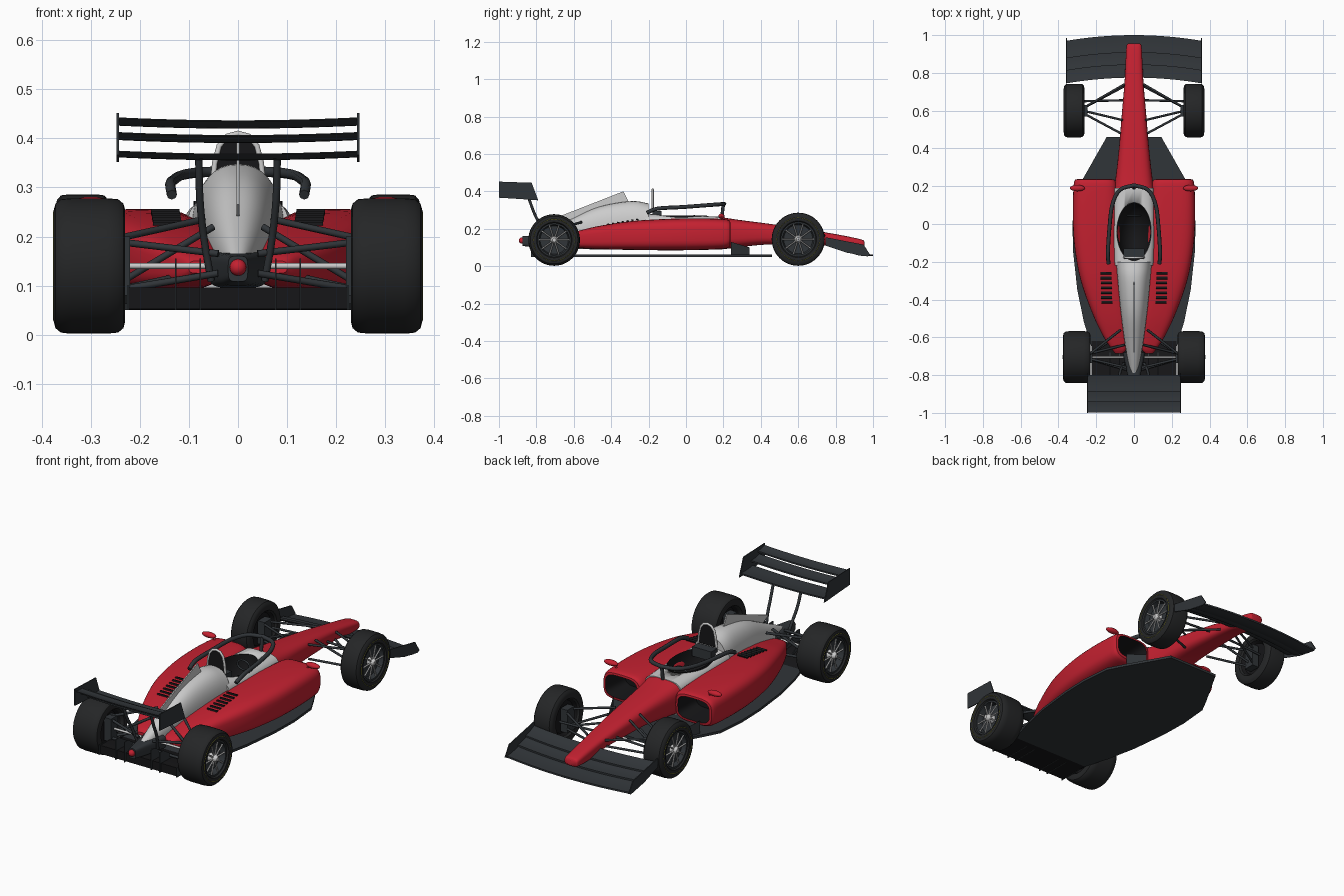
import bpy, bmesh, math
from mathutils import Vector, Matrix

if "Cube" in bpy.data.objects:
    bpy.data.objects.remove(bpy.data.objects["Cube"])

def material(name, c):
    m = bpy.data.materials.new(name)
    m.diffuse_color = (*c, 1)
    m.use_nodes = True
    m.node_tree.nodes["Principled BSDF"].inputs["Base Color"].default_value = m.diffuse_color
    return m

RED = material("red_paint", (0.55, 0.015, 0.03))
CARBON = material("carbon", (0.03, 0.035, 0.04))
RUBBER = material("rubber", (0.018, 0.019, 0.02))
BLACK = material("black", (0.008, 0.008, 0.009))
YELLOW = material("yellow", (0.5, 0.5, 0.05))

def finish(name, bm, mat=None, mirror=False, angle=35):
    bmesh.ops.recalc_face_normals(bm, faces=bm.faces)
    me = bpy.data.meshes.new(name)
    bm.to_mesh(me)
    bm.free()
    me.shade_smooth()
    me.set_sharp_from_angle(angle=math.radians(angle))
    if mat:
        me.materials.append(mat)
    ob = bpy.data.objects.new(name, me)
    bpy.context.collection.objects.link(ob)
    if mirror:
        ob.modifiers.new("mirror", 'MIRROR').use_mirror_merge = False
    return ob

def skin(name, rings, mat=None, mirror=False, caps=(True, True), closed=True):
    bm = bmesh.new()
    vs = [[bm.verts.new(p) for p in r] for r in rings]
    n = len(rings[0])
    for a, b in zip(vs, vs[1:]):
        for i in range(n if closed else n - 1):
            j = (i + 1) % n
            bm.faces.new((a[i], a[j], b[j], b[i]))
    if caps[0]: bm.faces.new(vs[0])
    if caps[1]: bm.faces.new(vs[-1])
    return finish(name, bm, mat, mirror)

def ring(y, x0, x1, z0, z1, e=2.8, n=36):
    out = []
    for i in range(n):
        a = 2 * math.pi * i / n
        c, s = math.cos(a), math.sin(a)
        out.append(((x0 + x1) / 2 + (x1 - x0) / 2 * math.copysign(abs(c) ** (2 / e), c), y,
                    (z0 + z1) / 2 + (z1 - z0) / 2 * math.copysign(abs(s) ** (2 / e), s)))
    return out

def spline(secs, k=4):
    """Catmull-Rom through section tuples"""
    P = [Vector(s) for s in secs]
    P = [2 * P[0] - P[1]] + P + [2 * P[-1] - P[-2]]
    out = []
    for a, b, c, d in zip(P, P[1:], P[2:], P[3:]):
        for t in (i / k for i in range(k)):
            out.append(0.5 * (2 * b + (c - a) * t + (2 * a - 5 * b + 4 * c - d) * t * t
                              + (3 * b - a - 3 * c + d) * t ** 3))
    return out + [P[-2]]

def plate(name, outline, axis, lo, hi, mat=None, mirror=False):
    """Flat outline extruded along x (points y,z) or z (points x,y)"""
    f = (lambda p, h: (h, *p)) if axis == 'x' else (lambda p, h: (*p, h))
    return skin(name, [[f(p, lo) for p in outline], [f(p, hi) for p in outline]], mat, mirror)

def box(name, loc, size, mat=None, tilt=0, mirror=False):
    bm = bmesh.new()
    bmesh.ops.create_cube(bm, size=1, matrix=Matrix.Translation(loc)
                          @ Matrix.Rotation(tilt, 4, 'X') @ Matrix.Diagonal((*size, 1)))
    return finish(name, bm, mat, mirror)

def rods(name, paths, r, mat=CARBON, both=True):
    cu = bpy.data.curves.new(name, 'CURVE')
    cu.dimensions, cu.bevel_depth, cu.bevel_resolution = '3D', r, 2
    cu.use_fill_caps = True
    for path in paths:
        for s in ((1, -1) if both else (1,)):
            sp = cu.splines.new('POLY')
            sp.points.add(len(path) - 1)
            for q, p in zip(sp.points, path):
                q.co = (p[0] * s, p[1], p[2], 1)
    if mat:
        cu.materials.append(mat)
    ob = bpy.data.objects.new(name, cu)
    bpy.context.collection.objects.link(ob)

def lathe(name, prof, c, mat=None, n=48):
    """Revolve (offset, radius) points about the x axis"""
    rings = [[(c[0] + u, c[1] + r * math.cos(2 * math.pi * i / n), c[2] + r * math.sin(2 * math.pi * i / n))
              for i in range(n)] for u, r in prof]
    return skin(name, rings, mat, True, (False, False))

# wheels: tyre, rim dish, spokes, hub, stripe
for tag, x, y, r, w in (("front", 0.317, 0.6, 0.142, 0.055), ("rear", 0.303, -0.705, 0.138, 0.073)):
    c, R = (x, y, r + 0.002), 0.64 * r
    side = [(w * 0.8, R), (w * 0.97, R * 1.08), (w, r * 0.82), (w * 0.95, r * 0.92), (w * 0.8, r * 0.985), (w * 0.5, r)]
    lathe(tag + "_tyre", side + [(-u, q) for u, q in side[::-1]] + [side[0]], c, RUBBER)
    lathe(tag + "_rim", [(w * 0.85, R * 1.02), (w * 0.85, R * 0.93), (w * 0.45, R * 0.85), (w * 0.4, 0.001)], c, CARBON)
    lathe(tag + "_rim_inside", [(-w * 0.8, R * 1.02), (-w * 0.5, R * 0.9), (-w * 0.4, 0.001)], c, BLACK)
    lathe(tag + "_hub", [(w * 0.4, 0.022), (w * 0.85, 0.018), (w * 1.02, 0.01), (w * 1.02, 0.001)], c, None, 20)
    lathe(tag + "_stripe", [(w, r * 0.80), (w + 0.001, r * 0.805), (w, r * 0.812)], c, YELLOW)
    rods(tag + "_spokes", [[(x + w * 0.75, y + q * math.cos(a), c[2] + q * math.sin(a)) for q in (0.015, R * 0.95)]
                           for a in (2 * math.pi * i / 10 for i in range(10))], 0.004, None)

# nose
nose = [(0.955, 0.03, 0.105, 0.13), (0.94, 0.04, 0.095, 0.142), (0.85, 0.045, 0.095, 0.162), (0.75, 0.05, 0.11, 0.18),
        (0.6, 0.063, 0.115, 0.205), (0.42, 0.078, 0.115, 0.23), (0.28, 0.093, 0.1, 0.248), (0.19, 0.105, 0.09, 0.262)]
skin("nose", [ring(y, -w, w, a, b, 3.2) for y, w, a, b in spline(nose)], RED)

# cockpit tub with an oval opening
tub = skin("cockpit_tub", [ring(y, -w, w, 0.088, h, 4) for y, w, h in
                           ((0.19, 0.107, 0.264), (0.05, 0.112, 0.27), (-0.1, 0.112, 0.275), (-0.22, 0.105, 0.28))])
def bowl(name, s, lower):
    bm = bmesh.new()
    bmesh.ops.create_uvsphere(bm, u_segments=36, v_segments=20, radius=1, matrix=Matrix.Translation((0, -0.04, 0.272))
                              @ Matrix.Diagonal((0.092 * s, 0.155 * s, 0.14 * s, 1)))
    if lower:
        bmesh.ops.delete(bm, geom=[v for v in bm.verts if v.co.z > 0.273], context='VERTS')
    return finish(name, bm, BLACK)
cutter = bowl("cockpit_cutter", 1, False)
cutter.hide_render = True
cutter.hide_set(True)
cut = tub.modifiers.new("opening", 'BOOLEAN')
cut.operation, cut.object, cut.solver = 'DIFFERENCE', cutter, 'EXACT'
bowl("cockpit_interior", 0.99, True)
box("headrest", (0, -0.155, 0.27), (0.11, 0.05, 0.05), CARBON)
rods("steering_wheel", [[(0.035 * math.cos(a), 0.045, 0.245 + 0.025 * math.sin(a)) for a in
                         (i * math.pi / 8 for i in range(17))]], 0.005, CARBON, False)

# halo hoop and its front pillar
half = spline([(0.135, -0.21, 0.285), (0.138, -0.15, 0.308), (0.13, -0.02, 0.316), (0.115, 0.1, 0.325),
               (0.075, 0.18, 0.331), (0, 0.205, 0.333)])
rods("halo", [half + [Vector((-p.x, p.y, p.z)) for p in half[-2::-1]]], 0.0105, CARBON, False)
rods("halo_pillar", [[(0, 0.2, 0.333), (0, 0.19, 0.25)]], 0.009, CARBON, False)

# engine cover, fin and roll hoop
cover = [(-0.2, 0.095, 0.09, 0.335), (-0.28, 0.088, 0.09, 0.348), (-0.4, 0.077, 0.09, 0.333), (-0.5, 0.066, 0.09, 0.305),
         (-0.62, 0.05, 0.095, 0.248), (-0.74, 0.03, 0.1, 0.19), (-0.81, 0.016, 0.11, 0.155)]
skin("engine_cover", [ring(y, -w, w, a, b, 2.3) for y, w, a, b in spline(cover)])
plate("cover_fin", [(-0.68, 0.265), (-0.335, 0.4), (-0.3, 0.33), (-0.5, 0.29), (-0.62, 0.235)], 'x', -0.003, 0.003)
arch = [(0.052, 0.3), (0.047, 0.35), (0.038, 0.385), (0.022, 0.404), (0, 0.41)]
arch += [(-x, z) for x, z in arch[-2::-1]]
rods("roll_hoop", [[(x, -0.178, z) for x, z in arch]], 0.006, None, False)
skin("roll_hoop_panel", [[(x, y, z) for x, z in arch] for y in (-0.181, -0.175)], BLACK)

# sidepods with hollow inlets
pod = [(0.235, 0.105, 0.312, 0.105, 0.243), (0.2, 0.09, 0.32, 0.092, 0.252), (0.05, 0.08, 0.324, 0.086, 0.256),
       (-0.12, 0.07, 0.315, 0.085, 0.252), (-0.3, 0.055, 0.282, 0.087, 0.24), (-0.48, 0.04, 0.218, 0.092, 0.212),
       (-0.6, 0.035, 0.16, 0.1, 0.182), (-0.66, 0.04, 0.12, 0.11, 0.165), (-0.685, 0.06, 0.1, 0.125, 0.15)]
lip = ring(0.237, 0.118, 0.3, 0.117, 0.233, 3.6)
skin("sidepod", [lip] + [ring(*s, 3.6) for s in spline(pod)], RED, True, (False, True))
skin("inlet", [lip, ring(0.1, 0.13, 0.28, 0.125, 0.22, 3.6)], BLACK, True, (False, True))
for i in range(7):
    t = i / 6
    box("louvre", (0.148 - 0.004 * t, -0.26 - 0.155 * t, 0.25 - 0.026 * t), (0.058, 0.012, 0.008), BLACK, -0.3, True)

# mirrors
bm = bmesh.new()
bmesh.ops.create_uvsphere(bm, u_segments=16, v_segments=10, radius=1, matrix=Matrix.Translation((0.3, 0.19, 0.267))
                          @ Matrix.Diagonal((0.04, 0.017, 0.014, 1)))
finish("mirror_shell", bm, RED, True)
rods("mirror_stalk", [[(0.265, 0.19, 0.245), (0.285, 0.19, 0.265)]], 0.004, RED)

# floor, diffuser and strakes
edge = [(0.145, 0.46), (0.27, 0.24), (0.312, 0.16), (0.326, 0.0), (0.322, -0.15), (0.3, -0.35), (0.265, -0.52), (0.225, -0.65)]
plate("floor", edge + [(-x, y) for x, y in edge[::-1]], 'z', 0.05, 0.063, CARBON)
skin("diffuser", [[(x, -0.62, 0.05), (x, -0.82, 0.052), (x, -0.82, 0.096), (x, -0.74, 0.094), (x, -0.62, 0.063)]
                  for x in (-0.225, 0.225)], BLACK)
for x in (0.075, 0.125, 0.222):
    h = 0.1 if x > 0.2 else 0.155
    plate("strake", [(-0.68, 0.05), (-0.83, 0.05), (-0.83, h), (-0.8, h), (-0.68, 0.08)], 'x', x, x + 0.004, CARBON, True)
skin("side_vane", [[(0.205, 0.34, 0.06), (0.25, 0.24, 0.06)], [(0.205, 0.34, 0.1), (0.25, 0.24, 0.13)]],
     CARBON, True, (False, False), False)

# tail structure and light
skin("tail_structure", [ring(y, -w, w, a, b, 4) for y, w, a, b in
                        ((-0.68, 0.06, 0.095, 0.17), (-0.8, 0.035, 0.1, 0.165), (-0.875, 0.02, 0.108, 0.16))], CARBON)
bm = bmesh.new()
bmesh.ops.create_uvsphere(bm, u_segments=20, v_segments=12, radius=0.017, matrix=Matrix.Translation((0, -0.877, 0.137)))
finish("tail_light", bm, RED)

# wings: cambered elements swept across the span
def wing(name, y0, z0, y1, z1, span, sweep, sag, t=0.006):
    rings = []
    for i in range(17):
        x = -span + span * i / 8
        dy, dz = -sweep * (x / span) ** 2, sag * (x / span) ** 2
        pts = []
        for k in range(7):
            u = k / 6
            pts.append((x, y0 + (y1 - y0) * u + dy, z0 + (z1 - z0) * u + dz - 0.005 * math.sin(math.pi * u), t * (1 - u) ** 0.5 * (u + 0.15) ** 0.3))
        rings.append([(a, b, c + d + 0.001) for a, b, c, d in pts] + [(a, b, c - d - 0.001) for a, b, c, d in pts[::-1]])
    skin(name, rings, CARBON)

for i, e in enumerate([(1.0, 0.058, 0.9, 0.078), (0.91, 0.082, 0.835, 0.104), (0.845, 0.106, 0.775, 0.135)]):
    wing(f"front_wing_{i}", *e, 0.357, 0.03, 0.0)
plate("front_endplate", [(0.745, 0.155), (0.95, 0.115), (0.985, 0.06), (0.97, 0.052), (0.86, 0.072), (0.745, 0.11)],
      'x', 0.355, 0.36, CARBON, True)
for i, e in enumerate([(-0.8, 0.362, -0.9, 0.368), (-0.885, 0.396, -0.955, 0.406), (-0.94, 0.425, -0.998, 0.436)]):
    wing(f"rear_wing_{i}", *e, 0.244, 0.0, 0.006, 0.005)
plate("rear_endplate", [(-1.0, 0.452), (-0.825, 0.446), (-0.79, 0.352), (-0.9, 0.36), (-1.0, 0.366)],
      'x', 0.243, 0.248, CARBON, True)
rods("rear_wing_strut", [spline([(0.08, -0.84, 0.362), (0.078, -0.81, 0.28), (0.07, -0.77, 0.2), (0.055, -0.74, 0.11)])], 0.0075)

# suspension arms
rods("front_suspension", [[(0.275, 0.61, 0.185), (0.05, 0.74, 0.165)], [(0.275, 0.59, 0.185), (0.07, 0.48, 0.205)],
                          [(0.275, 0.61, 0.095), (0.05, 0.73, 0.13)], [(0.275, 0.59, 0.095), (0.07, 0.48, 0.13)],
                          [(0.275, 0.65, 0.14), (0.055, 0.655, 0.15)], [(0.27, 0.6, 0.1), (0.06, 0.55, 0.2)]], 0.006)
rods("rear_suspension", [[(0.25, -0.7, 0.195), (0.07, -0.56, 0.235)], [(0.25, -0.71, 0.19), (0.04, -0.76, 0.165)],
                         [(0.25, -0.7, 0.09), (0.07, -0.58, 0.13)], [(0.25, -0.71, 0.09), (0.04, -0.77, 0.125)],
                         [(0.25, -0.69, 0.1), (0.05, -0.64, 0.22)]], 0.007)
rods("drive_shaft", [[(0.26, -0.705, 0.14), (0.04, -0.705, 0.14)]], 0.006, None)
bm = bmesh.new()
for y, x in ((0.6, 0.265), (-0.705, 0.24)):
    bmesh.ops.create_cube(bm, size=1, matrix=Matrix.Translation((x, y, 0.14)) @ Matrix.Diagonal((0.04, 0.06, 0.12, 1)))
finish("uprights", bm, CARBON, True)
